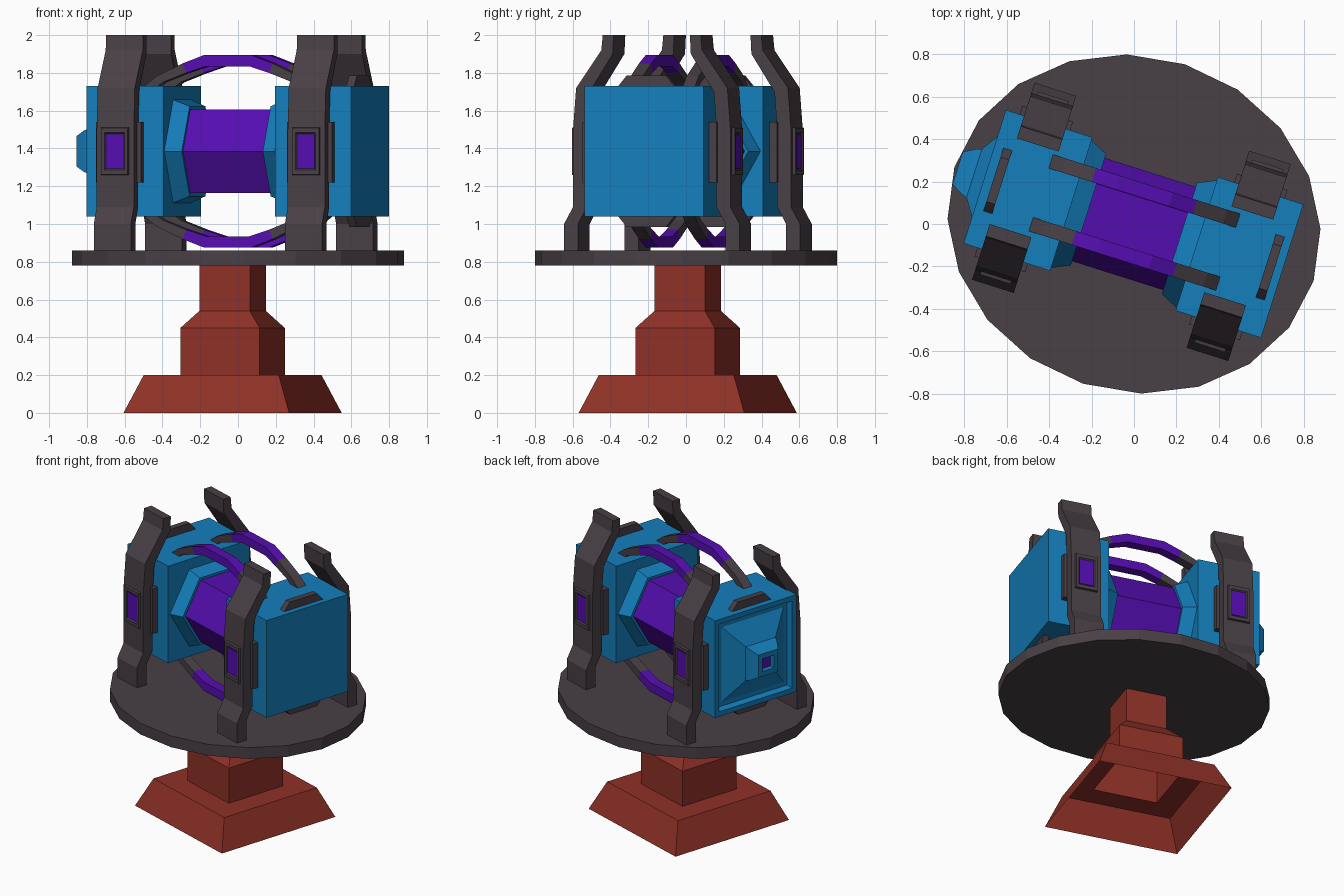
import bpy, bmesh, math

if "Cube" in bpy.data.objects:
    bpy.data.objects.remove(bpy.data.objects["Cube"])

ZC = 1.385                      # height of the machine's axis
TURN = math.radians(-17.6)      # whole model is turned about z


def material(name, rgb):
    m = bpy.data.materials.new(name)
    m.diffuse_color = (*rgb, 1)
    m.use_nodes = True
    m.node_tree.nodes["Principled BSDF"].inputs["Base Color"].default_value = m.diffuse_color
    return m


BLUE = material("blue", (0.007, 0.21, 0.5))
RED = material("red", (0.27, 0.03, 0.02))
PURPLE = material("purple", (0.09, 0.004, 0.43))
DARK = material("dark", (0.065, 0.05, 0.06))


def loft(name, rings, mat, caps=(True, True)):
    """Join rings of points (same count) into a skin, optionally capped."""
    bm = bmesh.new()
    vr = [[bm.verts.new(p) for p in r] for r in rings]
    n = len(vr[0])
    for a, b in zip(vr, vr[1:]):
        for i in range(n):
            j = (i + 1) % n
            bm.faces.new((a[i], a[j], b[j], b[i]))
    if caps[0]:
        bm.faces.new(vr[0][::-1])
    if caps[1]:
        bm.faces.new(vr[-1])
    bmesh.ops.recalc_face_normals(bm, faces=bm.faces)
    me = bpy.data.meshes.new(name)
    bm.to_mesh(me)
    bm.free()
    me.materials.append(mat)
    ob = bpy.data.objects.new(name, me)
    ob.rotation_euler.z = TURN
    bpy.context.collection.objects.link(ob)
    return ob


def rect_x(x, hy, hz):
    return [(x, a * hy, ZC + b * hz) for a, b in ((-1, -1), (1, -1), (1, 1), (-1, 1))]


def hex_x(x, r):
    return [(x, r * math.cos(i * math.pi / 3), ZC + r * math.sin(i * math.pi / 3)) for i in range(6)]


def box(name, x, y, z, mat):
    loft(name, [[(x[0], y[a], z[b]) for a, b in ((0, 0), (1, 0), (1, 1), (0, 1))],
                [(x[1], y[a], z[b]) for a, b in ((0, 0), (1, 0), (1, 1), (0, 1))]], mat)


# Pedestal: stepped square shell, open underneath
steps = [(0, .46), (.2, .375), (.2, .22), (.45, .22), (.54, .14), (.79, .14)]
loft("pedestal", [[(-.03 + a * h, b * h, z) for a, b in ((-1, -1), (1, -1), (1, 1), (-1, 1))]
                  for z, h in steps], RED, (False, True))

# Oval platform
loft("platform", [[(.888 * math.cos(i * math.pi / 10), .79 * math.sin(i * math.pi / 10), z)
                   for i in range(20)] for z in (.78, .86)], DARK)

# Housings: plain on the right, stepped pyramid with a port on the left
loft("right_housing", [rect_x(.31, .33, .345), rect_x(.733, .33, .345)], BLUE)
end = [(-.31, .33, .345), (-.738, .33, .345), (-.738, .295, .31), (-.705, .28, .295),
       (-.705, .25, .265), (-.79, .12, .12), (-.82, .11, .11), (-.872, .08, .08),
       (-.872, .045, .045), (-.84, .04, .04)]
loft("left_housing", [rect_x(*e) for e in end], BLUE)
box("port_light", (-.845, -.838), (-.04, .04), (ZC - .04, ZC + .04), PURPLE)

# Core and collars
loft("core", [hex_x(-.3, .255), hex_x(.3, .255)], PURPLE)
for side, s in (("left", -1), ("right", 1)):
    loft(side + "_collar", [hex_x(s * .32, .32), hex_x(s * .225, .275)], BLUE)

# Curved rails and end handles, above and below
outer = [(-.475, .335), (-.40, .395), (-.25, .465), (-.13, .51)]
inner = [(-.40, .335), (-.36, .365), (-.23, .415), (-.12, .45)]
outer += [(-x, z) for x, z in outer[::-1]]
inner += [(-x, z) for x, z in inner[::-1]]
for level, t in (("upper", 1), ("lower", -1)):
    for side, y in (("front", -.148), ("back", .163)):
        rings = [[(xo, y - .034, ZC + t * zo), (xo, y + .034, ZC + t * zo),
                  (xi, y + .034, ZC + t * zi), (xi, y - .034, ZC + t * zi)]
                 for (xo, zo), (xi, zi) in zip(outer, inner)]
        tag = f"{level}_{side}_rail"
        loft(tag + "_left", rings[:3], DARK)
        loft(tag + "_middle", rings[2:6], PURPLE)
        loft(tag + "_right", rings[5:], DARK)
    for side, s in (("left", -1), ("right", 1)):
        pts = [(-.16, .34), (-.11, .40), (.11, .40), (.16, .34)]
        loft(f"{level}_{side}_handle", [[(s * x, y, ZC + t * z) for y, z in pts]
                                        for x in (.652, .695)], DARK)

# Four bent legs, each with a bracket and a framed light
leg = [(.487, .85), (.487, 1.0), (.437, 1.09), (.437, 1.5), (.42, 1.72), (.28, 1.92), (.272, 2.0),
       (.212, 2.0), (.217, 1.9), (.345, 1.7), (.36, 1.5), (.36, 1.09), (.41, 1.0), (.41, .85)]
for fb, t in (("front", -1), ("back", 1)):
    for side, xc in (("left", -.545), ("right", .516)):
        tag = f"{fb}_{side}_"
        loft(tag + "leg", [[(x, t * y + .006, z) for y, z in leg]
                           for x in (xc - .103, xc + .103)], DARK)
        box(tag + "bracket", (xc - .125, xc + .125), (t * .325, t * .372), (1.22, 1.54), DARK)
        # frame: rim lofted inward to a shallow recess
        frame = [(.43, .078, .128), (.452, .074, .124), (.452, .056, .1), (.443, .05, .092)]
        loft(tag + "light_frame", [[(xc + a * w, t * y + .006, ZC + b * h)
                                    for a, b in ((-1, -1), (1, -1), (1, 1), (-1, 1))]
                                   for y, w, h in frame], DARK)
        box(tag + "light", (xc - .049, xc + .049), (t * .44 + .006, t * .447 + .006),
            (ZC - .09, ZC + .09), PURPLE)
